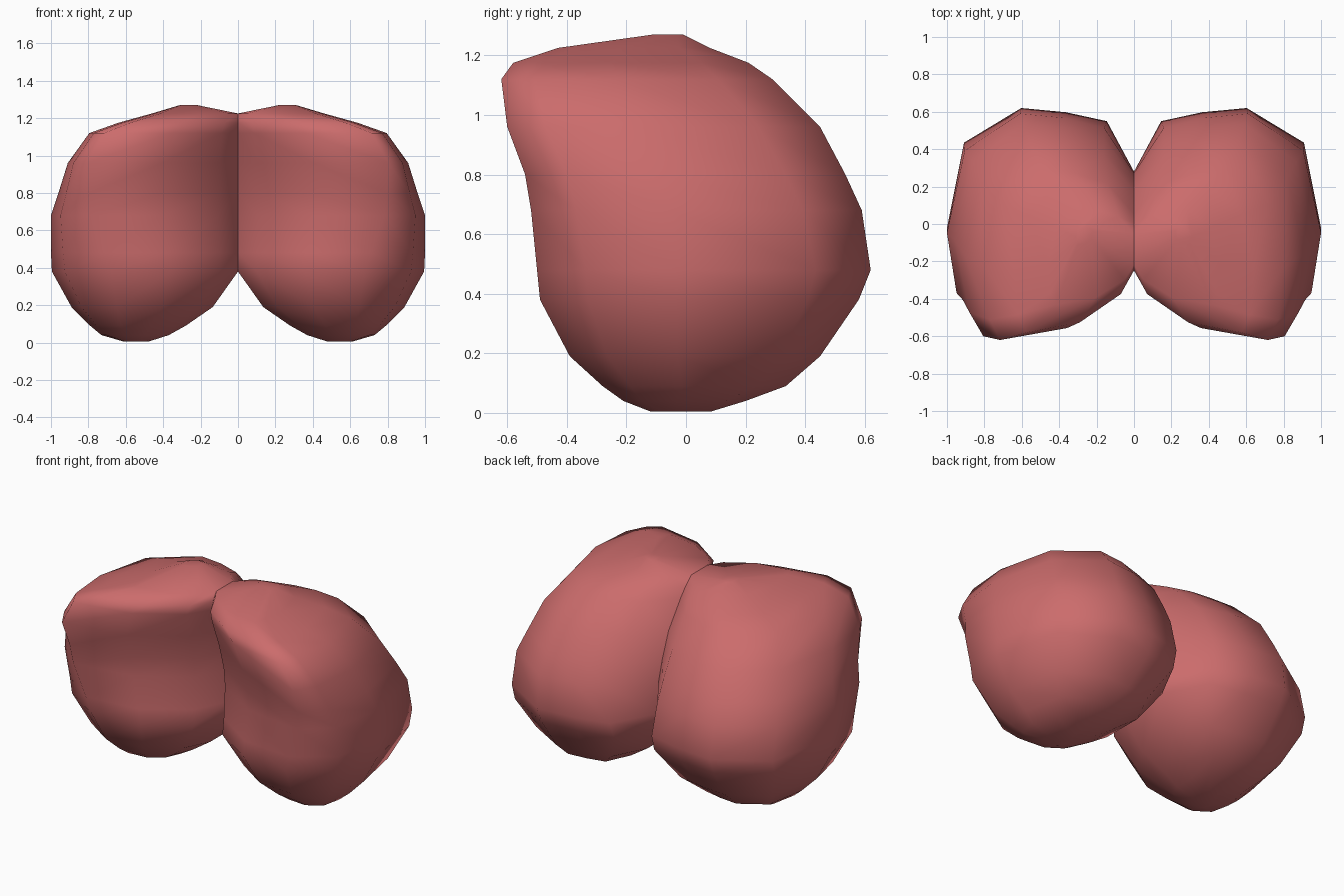
import bpy, bmesh

if "Cube" in bpy.data.objects:
    bpy.data.objects.remove(bpy.data.objects["Cube"])

# Horizontal levels of the right lobe: z, inner x, outer x, front y, back y
LEVELS = [
    (0.005, 0.48, 0.61, -0.12, 0.085),
    (0.04, 0.37, 0.73, -0.21, 0.20),
    (0.09, 0.28, 0.79, -0.28, 0.335),
    (0.19, 0.135, 0.89, -0.39, 0.45),
    (0.38, 0.0, 0.995, -0.49, 0.58),
    (0.48, 0.0, 1.0, -0.50, 0.62),
    (0.68, 0.0, 1.0, -0.52, 0.59),
    (0.80, 0.0, 0.96, -0.54, 0.535),
    (0.96, 0.0, 0.91, -0.60, 0.45),
    (1.12, 0.0, 0.795, -0.62, 0.29),
    (1.175, 0.0, 0.64, -0.58, 0.21),
    (1.225, 0.0, 0.46, -0.43, 0.08),
    (1.27, 0.22, 0.31, -0.11, -0.01),
]

# Unit cross-sections: rounded for the lower belly, forward-cornered for the top
LOW = [(0, .37), (0, .69), (.14, .94), (.36, .98), (.6, 1), (.91, .84),
       (1, .43), (.93, .15), (.68, 0), (.36, .025), (.1, .18)]
HIGH = [(0, .42), (0, .74), (.18, .92), (.40, .98), (.62, 1), (.9, .8),
        (1, .42), (.97, .12), (.9, 0), (.45, .07), (.11, .26)]


def ring(bm, z, x0, x1, y0, y1):
    t = min(max((z - 0.4) / 0.6, 0), 1)
    verts = []
    for (ax, ay), (bx, by) in zip(LOW, HIGH):
        fx, fy = ax + (bx - ax) * t, ay + (by - ay) * t
        verts.append(bm.verts.new((x0 + (x1 - x0) * fx, y0 + (y1 - y0) * fy, z)))
    return verts


# Loft the right lobe, leaving the contact plane open
bm = bmesh.new()
rings = [ring(bm, *level) for level in LEVELS]
for low, high in zip(rings, rings[1:]):
    for i in range(len(low)):
        j = (i + 1) % len(low)
        quad = (low[i], low[j], high[j], high[i])
        if max(v.co.x for v in quad) > 1e-4:
            bm.faces.new(quad)
bm.faces.new(rings[0])
bm.faces.new(rings[-1])
bmesh.ops.recalc_face_normals(bm, faces=bm.faces)
for f in bm.faces:
    f.smooth = True
mesh = bpy.data.meshes.new("muscle_pair")
bm.to_mesh(mesh)
bm.free()

# Mirror into the paired form, with a sharp unmerged seam
muscle = bpy.data.objects.new("muscle_pair", mesh)
bpy.context.collection.objects.link(muscle)
mirror = muscle.modifiers.new("mirror", 'MIRROR')
mirror.use_mirror_merge = False

# Muscle red
red = bpy.data.materials.new("muscle_red")
red.diffuse_color = (0.60, 0.15, 0.15, 1)
red.use_nodes = True
red.node_tree.nodes["Principled BSDF"].inputs["Base Color"].default_value = red.diffuse_color
mesh.materials.append(red)
